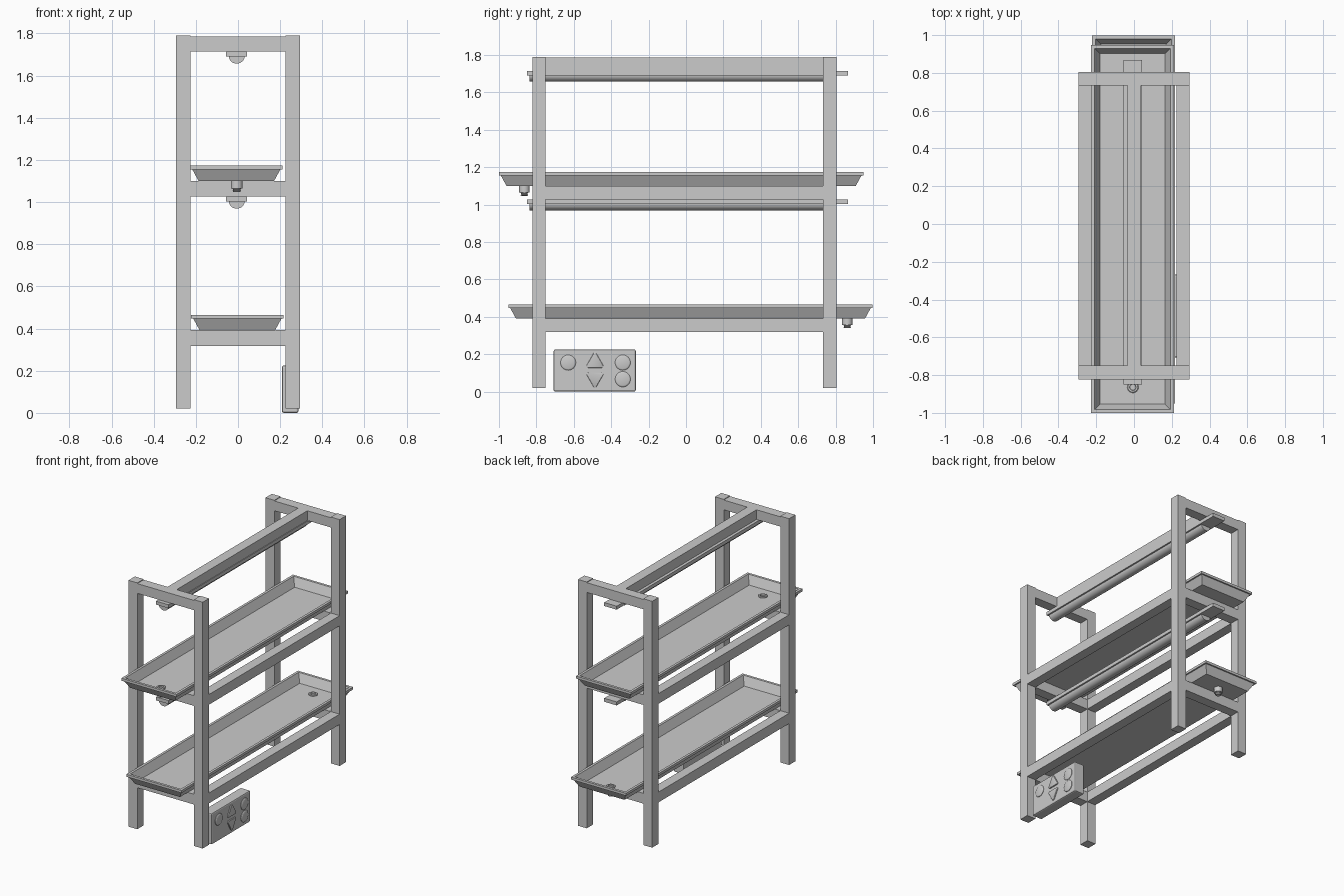
import bpy, bmesh
from math import pi, cos, sin, radians
from mathutils import Vector

if "Cube" in bpy.data.objects:
    bpy.data.objects.remove(bpy.data.objects["Cube"])


def make(name, bm, smooth=False):
    bmesh.ops.recalc_face_normals(bm, faces=bm.faces)
    me = bpy.data.meshes.new(name)
    bm.to_mesh(me)
    bm.free()
    ob = bpy.data.objects.new(name, me)
    bpy.context.collection.objects.link(ob)
    if smooth:
        bpy.ops.object.select_all(action='DESELECT')
        ob.select_set(True)
        bpy.context.view_layer.objects.active = ob
        bpy.ops.object.shade_smooth_by_angle(angle=radians(35))
    return ob


def box(name, x0, x1, y0, y1, z0, z1):
    bm = bmesh.new()
    bmesh.ops.create_cube(bm, size=1)
    for v in bm.verts:
        v.co = ((x0 + x1) / 2 + v.co.x * (x1 - x0),
                (y0 + y1) / 2 + v.co.y * (y1 - y0),
                (z0 + z1) / 2 + v.co.z * (z1 - z0))
    return make(name, bm)


def loft(name, loops, smooth=False, closed=False):
    """Skin a list of equal-length point rings; cap the ends or close into a ring."""
    bm = bmesh.new()
    rings = [[bm.verts.new(p) for p in loop] for loop in loops]
    n = len(rings[0])
    pairs = list(zip(rings, rings[1:])) + ([(rings[-1], rings[0])] if closed else [])
    for a, b in pairs:
        for i in range(n):
            j = (i + 1) % n
            bm.faces.new((a[i], a[j], b[j], b[i]))
    if not closed:
        bm.faces.new(rings[0])
        bm.faces.new(rings[-1])
    return make(name, bm, smooth)


def circle(cx, cy, z, r, n=24):
    return [(cx + r * cos(2 * pi * i / n), cy + r * sin(2 * pi * i / n), z) for i in range(n)]


# Frame: posts, crossbars and side rails
X0, X1 = 0.225, 0.295
ENDS = {"front": (-0.822, -0.75), "back": (0.733, 0.805)}
LEVELS = {"top": (1.715, 1.785), "middle": (1.027, 1.1), "lower": (0.318, 0.392)}
for end, (y0, y1) in ENDS.items():
    box(end + "_left_post", -X1, -X0, y0, y1, 0.02, 1.79)
    box(end + "_right_post", X0, X1, y0, y1, 0.02, 1.79)
    for level, (z0, z1) in LEVELS.items():
        box(f"{end}_{level}_crossbar", -X0, X0, y0, y1, z0, z1)
for level in ("middle", "lower"):
    z0, z1 = LEVELS[level]
    box(level + "_left_rail", -X1, -X0, -0.75, 0.733, z0, z1)
    box(level + "_right_rail", X0, X1, -0.75, 0.733, z0, z1)
box("top_center_beam", -0.035, 0.038, -0.75, 0.733, 1.715, 1.785)


# Lamps: flat plate with a half-round tube beneath
def lamp(name, z):
    box(name + "_plate", -0.056, 0.043, -0.85, 0.867, z - 0.025, z)
    arc = [(-0.006 + 0.038 * cos(pi * i / 16), z - 0.022 - 0.036 * sin(pi * i / 16)) for i in range(17)]
    loft(name + "_tube", [[(x, y, h) for x, h in arc] for y in (-0.838, 0.735)], True)


lamp("upper_lamp", 1.715)
lamp("lower_lamp", 1.027)


# Trays: sloped walls with an outward lip, and a drain at one end
def tray(name, cx, cy, z, side):
    def rect(inset, h):
        a, b = 0.219 - inset, 0.974 - inset
        return [(cx + sx * a, cy + sy * b, z + h) for sx, sy in ((-1, -1), (1, -1), (1, 1), (-1, 1))]
    loft(name, [rect(0.04, 0), rect(0.01, 0.055), rect(0, 0.055), rect(0, 0.073),
                rect(0.018, 0.073), rect(0.046, 0.012)])
    dx, dy = -0.006, cy + side * 0.838
    # threaded drain spout below, ring with a sunken hole above
    spout = [(0.028, 0.002), (0.028, -0.036), (0.02, -0.036)]
    for i in range(3):
        spout += [(0.02, -0.038 - i * 0.006), (0.016, -0.041 - i * 0.006)]
    loft(name + "_drain_spout", [circle(dx, dy, z + h, r) for r, h in spout], True)
    ring = [(0.03, 0.01), (0.03, 0.017), (0.026, 0.02), (0.017, 0.02), (0.015, 0.01)]
    loft(name + "_drain_ring", [circle(dx, dy, z + h, r) for r, h in ring], True, closed=True)


tray("upper_tray", -0.008, -0.026, 1.1, -1)
tray("lower_tray", -0.003, 0.024, 0.392, 1)

# Control box: bevelled block facing right
body = box("control_box", 0.208, 0.287, -0.708, -0.268, 0.0, 0.225)
bev = body.modifiers.new("bevel", 'BEVEL')
bev.width = 0.009
bev.segments = 2


# Buttons: raised shapes on the right face, outline in (y, z)
def button(name, pts, steps):
    c = sum((Vector(p) for p in pts), Vector((0, 0))) / len(pts)
    loops = []
    for x, s in steps:
        loops.append([(x, *(c + (Vector(p) - c) * s)) for p in pts])
    loft(name, loops, True)


def round_button(name, y, z):
    pts = [(p[0], p[1]) for p in circle(y, z, 0, 0.041, 32)]
    button(name, pts, [(0.28, 1), (0.29, 1), (0.293, 0.93), (0.295, 0.8)])


def arrow_button(name, y, z, d):
    pts = []
    for k, (cy, cz) in enumerate(((0, 0.031), (-0.035, -0.03), (0.035, -0.03))):
        mid = pi / 2 + k * 2 * pi / 3
        for i in range(7):
            a = mid - pi / 3 + i * pi / 9
            pts.append((y + cy + 0.01 * cos(a), z + d * (cz + 0.01 * sin(a))))
    button(name, pts, [(0.28, 1), (0.293, 1), (0.295, 0.94)])


round_button("left_button", -0.63, 0.155)
round_button("upper_right_button", -0.338, 0.155)
round_button("lower_right_button", -0.338, 0.066)
arrow_button("up_button", -0.487, 0.167, 1)
arrow_button("down_button", -0.487, 0.063, -1)
